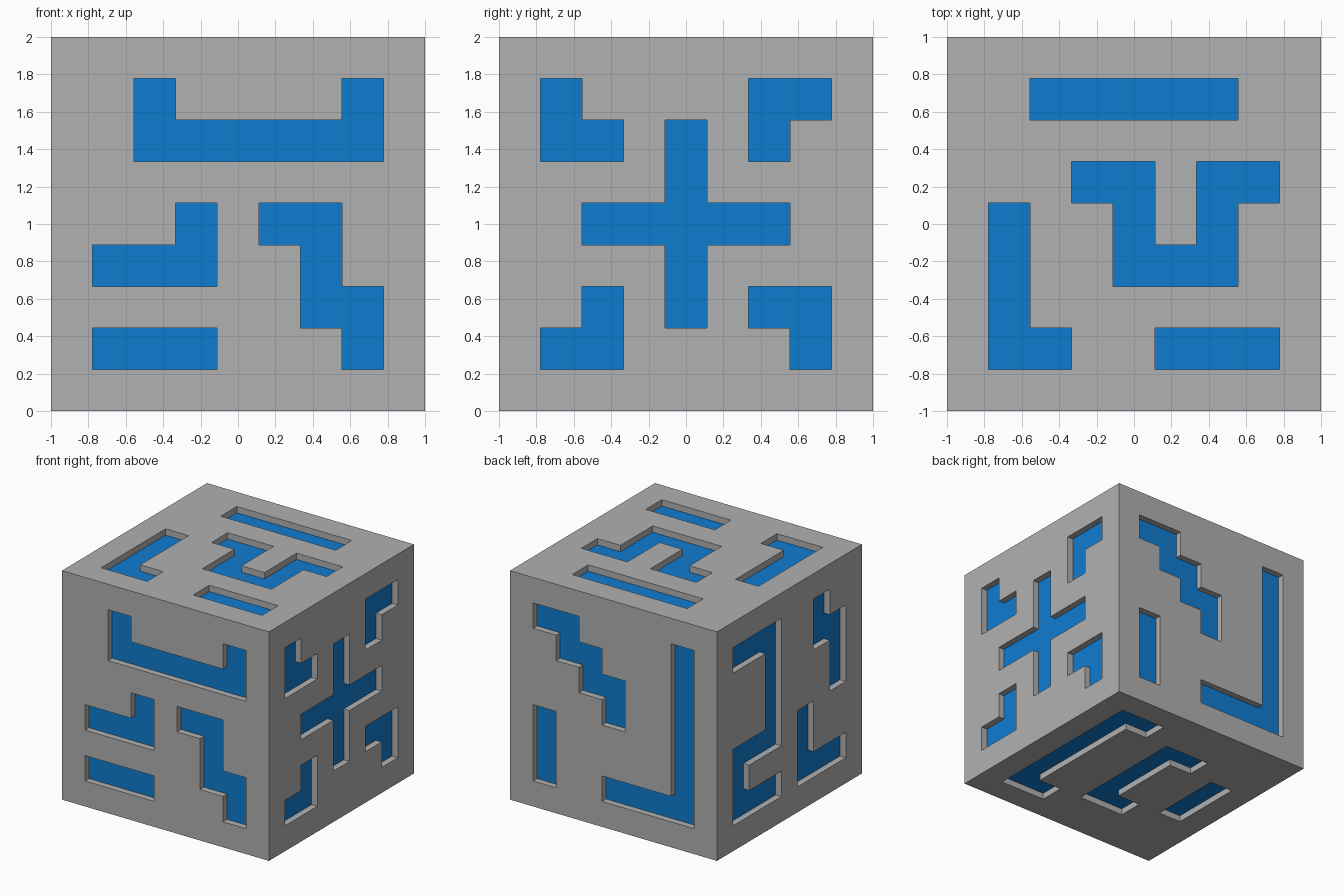
import bpy, bmesh
from mathutils import Vector

if "Cube" in bpy.data.objects:
    bpy.data.objects.remove(bpy.data.objects["Cube"])

CELL = 2 / 9        # each side is a 9 x 9 grid, with a one-cell plain border
DEPTH = CELL / 4    # depth of the sunken channels

# Channel layout of each side seen from outside: right axis, up axis, rows from top
SIDES = [
    # front
    ((1, 0, 0), (0, 0, 1), ".#....# .###### ....... ..#.##. ###..#. .....## ###...#"),
    # right
    ((0, 1, 0), (0, 0, 1), "#....## ##.#.#. ...#... .#####. ...#... .#.#.## ##....#"),
    # top
    ((1, 0, 0), (0, 1, 0), ".#####. ....... ..##.## #..#.#. #..###. #...... ##..###"),
    # back
    ((-1, 0, 0), (0, 0, 1), "##....# .##...# ..##..# ...#..# #.....# #.....# #..####"),
    # left
    ((0, -1, 0), (0, 0, 1), "###..#. ..#..## ..#...# ..#...# ###.#.. #...#.. ###.###"),
    # bottom
    ((-1, 0, 0), (0, 1, 0), "##..... #..##.. #..#..# #..#..# #..#..# #..##.. ##....."),
]


def add_side(bm, right, up, rows):
    """Lay a 9 x 9 panel on one side of the cube and sink the marked cells."""
    right, up = Vector(right), Vector(up)
    normal = right.cross(up)
    centre = Vector((0, 0, 1))
    grid = [[bm.verts.new(centre + normal + right * (c * CELL - 1) + up * (1 - r * CELL))
             for c in range(10)] for r in range(10)]
    sunk = []
    for r in range(9):
        for c in range(9):
            face = bm.faces.new((grid[r + 1][c], grid[r + 1][c + 1],
                                 grid[r][c + 1], grid[r][c]))
            if 1 <= r <= 7 and 1 <= c <= 7 and rows[r - 1][c - 1] == "#":
                sunk.append(face)
    result = bmesh.ops.extrude_face_region(bm, geom=sunk)["geom"]
    bmesh.ops.translate(bm, vec=-normal * DEPTH,
                        verts=[g for g in result if isinstance(g, bmesh.types.BMVert)])
    for g in result:
        if isinstance(g, bmesh.types.BMFace):
            g.material_index = 1
    # Open the channels by removing the lids left at the surface
    bmesh.ops.delete(bm, geom=[f for f in sunk if f.is_valid], context="FACES")


def make_part(name, source, keep, colour):
    """Make a coloured object from the faces of source with the given index."""
    bm = source.copy()
    drop = [f for f in bm.faces if f.material_index != keep]
    bmesh.ops.delete(bm, geom=drop, context="FACES")
    for f in bm.faces:
        f.material_index = 0
    mesh = bpy.data.meshes.new(name)
    bm.to_mesh(mesh)
    bm.free()
    material = bpy.data.materials.new(name + "_colour")
    material.diffuse_color = colour
    material.use_nodes = True
    material.node_tree.nodes["Principled BSDF"].inputs["Base Color"].default_value = material.diffuse_color
    mesh.materials.append(material)
    bpy.context.collection.objects.link(bpy.data.objects.new(name, mesh))


cube = bmesh.new()
for side_right, side_up, layout in SIDES:
    add_side(cube, side_right, side_up, layout.split())
bmesh.ops.remove_doubles(cube, verts=cube.verts[:], dist=0.0001)
bmesh.ops.recalc_face_normals(cube, faces=cube.faces[:])

# Grey cube with channel walls
make_part("cube_body", cube, 0, (0.44, 0.44, 0.44, 1))

# Blue channel floors
make_part("channel_floors", cube, 1, (0.005, 0.2, 0.63, 1))
cube.free()
